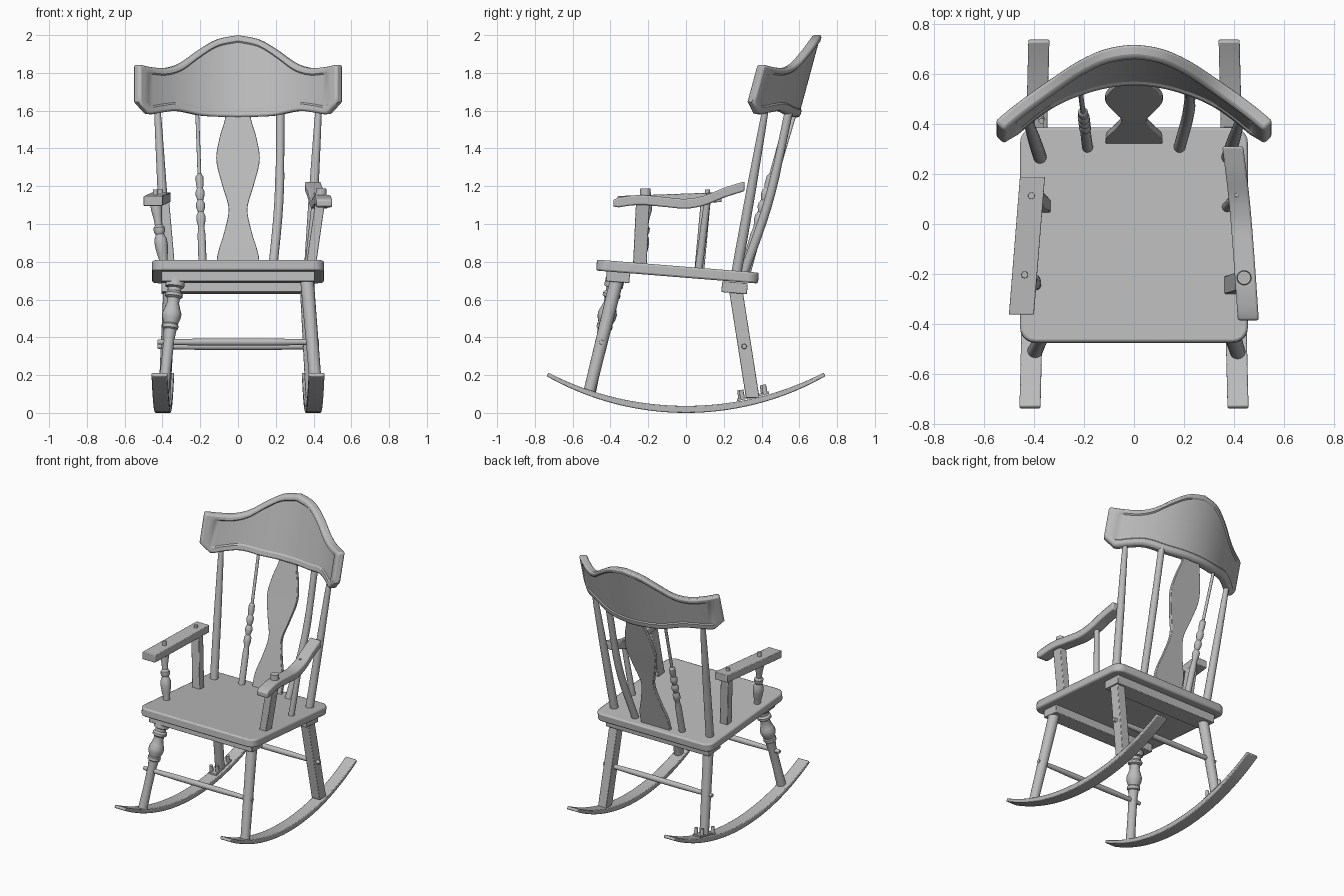
import bpy, bmesh, math
from mathutils import Vector

cube = bpy.data.objects.get("Cube")
if cube:
    bpy.data.objects.remove(cube, do_unlink=True)

wood = bpy.data.materials.new("plain_grey")
wood.use_nodes = True
GREY = (0.5, 0.5, 0.5, 1)
wood.diffuse_color = GREY
wood.node_tree.nodes["Principled BSDF"].inputs["Base Color"].default_value = GREY


def loft(name, rings, bevel=0, limit=30):
    """Skin a list of equal-sized vertex rings and cap both ends."""
    bm = bmesh.new()
    loops = [[bm.verts.new(p) for p in ring] for ring in rings]
    n = len(loops[0])
    for a, b in zip(loops, loops[1:]):
        for i in range(n):
            j = (i + 1) % n
            bm.faces.new((a[i], a[j], b[j], b[i]))
    bm.faces.new(loops[0][::-1])
    bm.faces.new(loops[-1])
    bmesh.ops.recalc_face_normals(bm, faces=bm.faces)
    mesh = bpy.data.meshes.new(name)
    bm.to_mesh(mesh)
    bm.free()
    mesh.materials.append(wood)
    for p in mesh.polygons:
        p.use_smooth = True
    mesh.set_sharp_from_angle(angle=math.radians(32))
    obj = bpy.data.objects.new(name, mesh)
    bpy.context.collection.objects.link(obj)
    if bevel:
        mod = obj.modifiers.new("rounded_edges", "BEVEL")
        mod.width, mod.segments = bevel, 2
        mod.limit_method, mod.angle_limit = "ANGLE", math.radians(limit)
    return obj


def tube(name, path, radii, sides=16):
    """Round part along a path, one radius per point."""
    path = [Vector(p) for p in path]
    axis = (path[-1] - path[0]).normalized()
    u = axis.orthogonal().normalized()
    v = axis.cross(u)
    angles = [2 * math.pi * k / sides for k in range(sides)]
    return loft(name, [[p + r * (math.cos(a) * u + math.sin(a) * v) for a in angles]
                       for p, r in zip(path, radii)])


def turned(name, start, end, profile):
    """Lathe-turned part between two points; profile holds (fraction, radius)."""
    a, b = Vector(start), Vector(end)
    return tube(name, [a.lerp(b, t) for t, r in profile], [r for t, r in profile])


def rod(name, start, end, r0, r1):
    return tube(name, [start, end], [r0, r1])


def rect(c, hx, hy=0, hz=0):
    """Rectangle around a point, lying in xy or in xz."""
    return [Vector(c) + Vector((sx * hx, s * hy, s * hz))
            for sx, s in ((-1, -1), (1, -1), (1, 1), (-1, 1))]


def post(name, start, end, hx, hy):
    return loft(name, [rect(start, hx, hy), rect(end, hx, hy)], 0.004)


def smooth(pts, u):
    """Cubic interpolation through (position, value) points."""
    n = len(pts)
    slope = [(pts[min(i + 1, n - 1)][1] - pts[max(i - 1, 0)][1]) /
             (pts[min(i + 1, n - 1)][0] - pts[max(i - 1, 0)][0]) for i in range(n)]
    i = max(k for k in range(n - 1) if k == 0 or pts[k][0] <= u)
    h = pts[i + 1][0] - pts[i][0]
    t = (u - pts[i][0]) / h
    return ((2*t**3 - 3*t**2 + 1) * pts[i][1] + (t**3 - 2*t**2 + t) * h * slope[i]
            + (3*t**2 - 2*t**3) * pts[i + 1][1] + (t**3 - t**2) * h * slope[i + 1])


def span(a, b, n):
    return [a + (b - a) * i / n for i in range(n + 1)]


# Seat: rounded slab sloping down to the back
TILT = -0.08
outline = []
for cx, cy, a0 in ((0.395, 0.37, 0), (-0.395, 0.37, 90), (-0.395, -0.37, 180), (0.395, -0.37, 270)):
    for a in span(a0, a0 + 90, 6):
        a = math.radians(a)
        outline.append((cx + 0.06 * math.cos(a), cy + 0.06 * math.sin(a)))
seat = loft("seat", [[(x, y, z) for x, y in outline] for z in (-0.029, 0.029)], 0.01, 50)
seat.location = (0, -0.045, 0.748)
seat.rotation_euler.x = TILT

# Cleats under the seat
for name, y, z, hy in (("front_cleat", -0.36, 0.72, 0.062), ("rear_cleat", 0.257, 0.662, 0.068)):
    cleat = loft(name, [rect((0, 0, dz), 0.405, hy) for dz in (-0.028, 0.03)], 0.004)
    cleat.location = (0, y, z)
    cleat.rotation_euler.x = TILT

# Rockers, converging a little to the back
R = 1.5
for side, s in (("left", 1), ("right", -1)):
    rings = []
    for a in span(-0.515, 0.515, 36):
        y, z = R * math.sin(a), R - R * math.cos(a)
        x = s * (0.398 - 0.024 * y)
        t = 0.02 + 0.017 * math.cos(a * 2.9)
        inner = Vector((0, -math.sin(a), math.cos(a))) * t
        lo = Vector((0, y, z))
        rings.append([lo + Vector((x - 0.042, 0, 0)), lo + Vector((x + 0.042, 0, 0)),
                      lo + inner + Vector((x + 0.042, 0, 0)), lo + inner + Vector((x - 0.042, 0, 0))])
    loft(side + "_rocker", rings, 0.005, 50)

# Legs
rod("left_front_leg", (0.365, -0.365, 0.71), (0.416, -0.515, 0.1), 0.036, 0.031)
turned("right_front_leg", (-0.33, -0.375, 0.71), (-0.397, -0.51, 0.1),
       [(0, 0.05), (0.07, 0.05), (0.08, 0.036), (0.11, 0.036), (0.13, 0.047), (0.155, 0.047),
        (0.17, 0.034), (0.21, 0.032), (0.26, 0.042), (0.3, 0.051), (0.34, 0.049), (0.39, 0.037),
        (0.4, 0.042), (0.43, 0.042), (0.44, 0.034), (0.52, 0.029), (0.75, 0.028), (1, 0.031)])
post("left_rear_leg", (0.36, 0.262, 0.66), (0.39, 0.353, 0.08), 0.032, 0.036)
rod("right_rear_leg", (-0.36, 0.262, 0.66), (-0.39, 0.353, 0.08), 0.035, 0.031)

# Stretchers, with pegged ends showing outside the legs
for name, y, z in (("front_stretcher", -0.448, 0.375), ("rear_stretcher", 0.308, 0.352)):
    turned(name, (-0.425, y, z), (0.43, y, z),
           [(0, 0.012), (0.02, 0.014), (0.3, 0.019), (0.7, 0.019), (0.98, 0.014), (1, 0.012)])

# Repair plate and screws at the right rear foot
loft("foot_plate", [rect((-0.39, y, z), 0.03, 0, 0.006) for y, z in ((0.27, 0.068), (0.44, 0.107))])
for i, (dx, y) in enumerate(((-0.02, 0.29), (0.02, 0.3), (-0.02, 0.41), (0.02, 0.42))):
    z = 0.065 + (y - 0.27) * 0.23
    rod("foot_screw_%d" % i, (-0.39 + dx, y, z), (-0.39 + dx, y - 0.008, z + 0.05), 0.013, 0.011)

# Back posts
for side, s in (("left", 1), ("right", -1)):
    turned(side + "_back_post", (s * 0.375, 0.265, 0.73), (s * 0.428, 0.425, 1.63),
           [(0, 0.027), (0.15, 0.027), (0.5, 0.025), (0.85, 0.02), (1, 0.016)])

# Left back spindle, gently bowed
bow_y = [(0.72, 0.3), (1.13, 0.44), (1.62, 0.55)]
bow_x = [(0.72, 0.18), (1.13, 0.217), (1.62, 0.225)]
zs = span(0.72, 1.62, 12)
tube("left_back_spindle", [(smooth(bow_x, z), smooth(bow_y, z), z) for z in zs],
     [0.024] * 8 + [0.022] * 5)

# Right back spindle, beaded below and thin above
turned("right_back_spindle", (-0.185, 0.3, 0.72), (-0.217, 0.55, 1.62),
       [(0, 0.022), (0.25, 0.021), (0.28, 0.017), (0.3, 0.017), (0.33, 0.024), (0.36, 0.024),
        (0.38, 0.015), (0.41, 0.024), (0.43, 0.024), (0.45, 0.015), (0.48, 0.024), (0.5, 0.024),
        (0.52, 0.016), (0.55, 0.021), (0.59, 0.02), (0.605, 0.01), (1, 0.01)])

# Vase-shaped centre slat
width = [(0.73, 0.113), (0.83, 0.11), (0.95, 0.075), (1.08, 0.05), (1.2, 0.082),
         (1.34, 0.115), (1.46, 0.097), (1.55, 0.07), (1.62, 0.066)]
depth = [(0.73, 0.328), (1.08, 0.425), (1.35, 0.505), (1.62, 0.585)]
loft("centre_slat", [rect((0, smooth(depth, z), z), smooth(width, z), 0.012)
                     for z in span(0.73, 1.62, 36)], 0.003, 60)

# Curved crest rail with a sunk panel on both faces
top = [(0, 2.0), (0.12, 1.975), (0.22, 1.918), (0.32, 1.85), (0.4, 1.826), (0.48, 1.83), (0.556, 1.845)]
base = [(0, 1.565), (0.2, 1.573), (0.34, 1.598), (0.43, 1.59), (0.5, 1.578), (0.556, 1.58)]


def crest_point(u, z, d):
    """Point on the rail at depth d in front of its back face."""
    n = Vector((-1.72 * u, -1, 0)).normalized()
    return Vector((u, 0.666 - 0.86 * u * u + 0.27 * (z - 1.8), z)) + n * d


cols = span(-0.5, 0.5, 48)
cols = [-0.556, -0.53, -0.51] + cols + [0.51, 0.53, 0.556]
rings = []
for u in cols:
    lo = smooth(base, abs(u)) + max(0, abs(u) - 0.495) * 1.08
    hi = smooth(top, abs(u))
    sink = 0.007 if abs(u) <= 0.505 else 0
    rows = [(lo, 0), (lo + 0.037, 0), (lo + 0.045, sink),
            (hi - 0.038, sink), (hi - 0.03, 0), (hi, 0)]
    rings.append([crest_point(u, z, 0.053 - d) for z, d in rows]
                 + [crest_point(u, z, d) for z, d in reversed(rows)])
loft("crest_rail", rings, 0.013, 62)

# Left arm, wavy, with its posts and knob
wave = [(-0.385, 1.11), (-0.25, 1.127), (-0.1, 1.115), (0, 1.107), (0.1, 1.125), (0.2, 1.165), (0.31, 1.2)]
sweep = [(-0.385, 0.457), (-0.1, 0.437), (0.1, 0.42), (0.31, 0.395)]
loft("left_arm", [rect((smooth(sweep, y), y, smooth(wave, y)), 0.042, 0,
                       0.026 if y > -0.36 else 0.018) for y in span(-0.385, 0.31, 24)], 0.008, 50)
post("left_arm_front_post", (0.385, -0.245, 0.77), (0.437, -0.228, 1.13), 0.026, 0.036)
rod("left_arm_knob", (0.44, -0.215, 1.13), (0.44, -0.215, 1.187), 0.031, 0.027)
rod("left_arm_rear_spindle", (0.37, 0.065, 0.74), (0.41, 0.115, 1.14), 0.021, 0.017)
rod("left_arm_peg", (0.41, 0.115, 1.12), (0.41, 0.115, 1.163), 0.009, 0.008)

# Right arm, flat, with its posts and pegs
loft("right_arm", [rect((-0.45, -0.362, 1.122), 0.05, 0, 0.026),
                   rect((-0.406, 0.188, 1.142), 0.05, 0, 0.026)], 0.004)
turned("right_arm_front_post", (-0.39, -0.245, 0.77), (-0.437, -0.205, 1.12),
       [(0, 0.022), (0.12, 0.022), (0.2, 0.028), (0.32, 0.034), (0.42, 0.034), (0.5, 0.022),
        (0.54, 0.03), (0.6, 0.03), (0.64, 0.02), (0.75, 0.022), (0.88, 0.03), (1, 0.028)])
post("right_arm_rear_post", (-0.362, 0.07, 0.75), (-0.395, 0.105, 1.13), 0.03, 0.026)
for name, x, y in (("front", -0.437, -0.203), ("rear", -0.41, 0.113)):
    rod("right_arm_%s_peg" % name, (x, y, 1.12), (x, y, 1.182), 0.015, 0.013)
